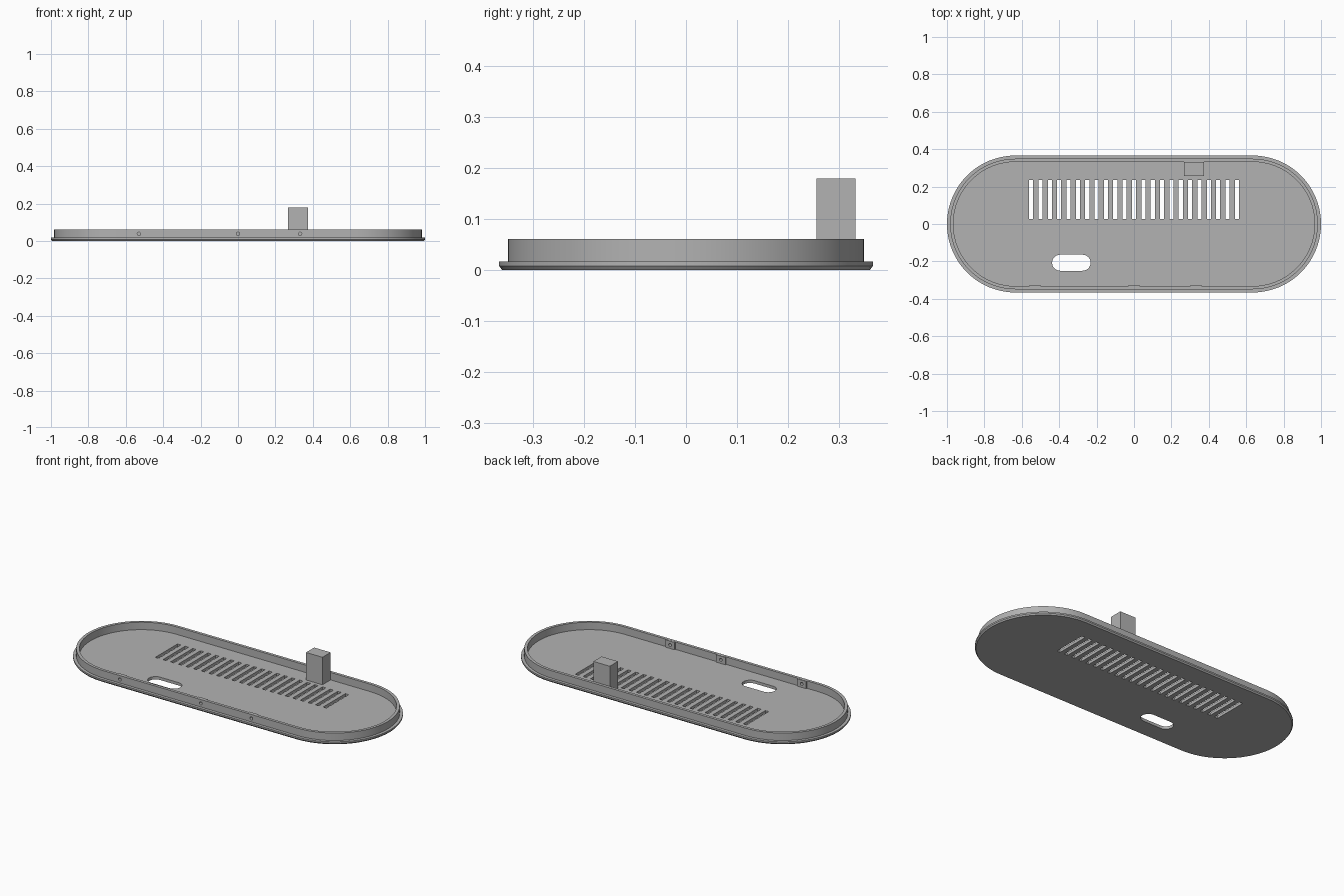
import bpy, bmesh, math
from mathutils import Matrix

if "Cube" in bpy.data.objects:
    bpy.data.objects.remove(bpy.data.objects["Cube"], do_unlink=True)

grey = bpy.data.materials.new("plain_grey")
grey.use_nodes = True
GREY = (0.45, 0.45, 0.45, 1)
grey.diffuse_color = GREY
grey.node_tree.nodes["Principled BSDF"].inputs["Base Color"].default_value = GREY

HALF_STRAIGHT = 0.634
FLOOR, RIM, INNER, OUTER = 0.017, 0.061, 0.332, 0.349


def finish(name, bm):
    bmesh.ops.recalc_face_normals(bm, faces=bm.faces)
    mesh = bpy.data.meshes.new(name)
    bm.to_mesh(mesh)
    bm.free()
    mesh.materials.append(grey)
    obj = bpy.data.objects.new(name, mesh)
    bpy.context.collection.objects.link(obj)
    return obj


def stadium(half, radius, steps):
    """Outline of a rounded slot: two half circles joined by straight sides."""
    pts = []
    for side in (1, -1):
        for i in range(steps + 1):
            a = math.pi * (i / steps - 0.5)
            pts.append((side * (half + radius * math.cos(a)), side * radius * math.sin(a)))
    return pts


def loft(bm, half, rings, steps, cx=0, cy=0):
    """Skin stacked stadium rings given as (radius, z), capped at both ends."""
    loops = [[bm.verts.new((x + cx, y + cy, z)) for x, y in stadium(half, r, steps)]
             for r, z in rings]
    n = len(loops[0])
    for a, b in zip(loops, loops[1:]):
        for i in range(n):
            j = (i + 1) % n
            bm.faces.new((a[i], a[j], b[j], b[i]))
    bm.faces.new(loops[0])
    bm.faces.new(loops[-1])


def box(bm, x0, x1, y0, y1, z0, z1):
    m = Matrix.Translation(((x0 + x1) / 2, (y0 + y1) / 2, (z0 + z1) / 2))
    m = m @ Matrix.Diagonal((x1 - x0, y1 - y0, z1 - z0, 1))
    bmesh.ops.create_cube(bm, size=1, matrix=m)


def cut(obj, cutter):
    mod = obj.modifiers.new("cut", 'BOOLEAN')
    mod.operation = 'DIFFERENCE'
    mod.solver = 'EXACT'
    mod.object = cutter
    select(obj)
    bpy.ops.object.modifier_apply(modifier=mod.name)


def select(obj):
    bpy.ops.object.select_all(action='DESELECT')
    obj.select_set(True)
    bpy.context.view_layer.objects.active = obj


# Tray: chamfered flange, floor and raised wall
bm = bmesh.new()
loft(bm, HALF_STRAIGHT, [(0.36, 0), (0.366, 0.008), (0.366, FLOOR), (OUTER, FLOOR),
                         (OUTER, RIM), (INNER, RIM), (INNER, FLOOR)], 40)
tray = finish("tray", bm)

# Screw pads inside the front wall
screw_x = (-0.53, 0, 0.332)
bm = bmesh.new()
for x in screw_x:
    box(bm, x - 0.03, x + 0.03, -INNER - 0.002, -INNER + 0.007, FLOOR - 0.002, RIM - 0.0005)
pads = finish("screw_pads", bm)

# Cutter: vent slots, cable opening and screw holes
bm = bmesh.new()
for i in range(23):
    x = (i - 11) * 0.05
    box(bm, x - 0.011, x + 0.011, 0.027, 0.235, -0.02, 0.04)
loft(bm, 0.06, [(0.043, -0.02), (0.043, 0.04)], 12, -0.335, -0.207)
for x in screw_x:
    m = Matrix.Translation((x, -0.34, 0.038)) @ Matrix.Rotation(math.pi / 2, 4, 'X')
    bmesh.ops.create_cone(bm, cap_ends=True, segments=20, radius1=0.009,
                          radius2=0.009, depth=0.06, matrix=m)
cutter = finish("opening_cutter", bm)
cutter.hide_render = True
cut(tray, cutter)
cut(pads, cutter)
bpy.data.objects.remove(cutter, do_unlink=True)

# Upright block against the back wall
bm = bmesh.new()
box(bm, 0.267, 0.374, 0.256, INNER, FLOOR - 0.002, 0.18)
block = finish("upright_block", bm)

for obj in (tray, pads):
    select(obj)
    bpy.ops.object.shade_smooth_by_angle(angle=math.radians(25))
